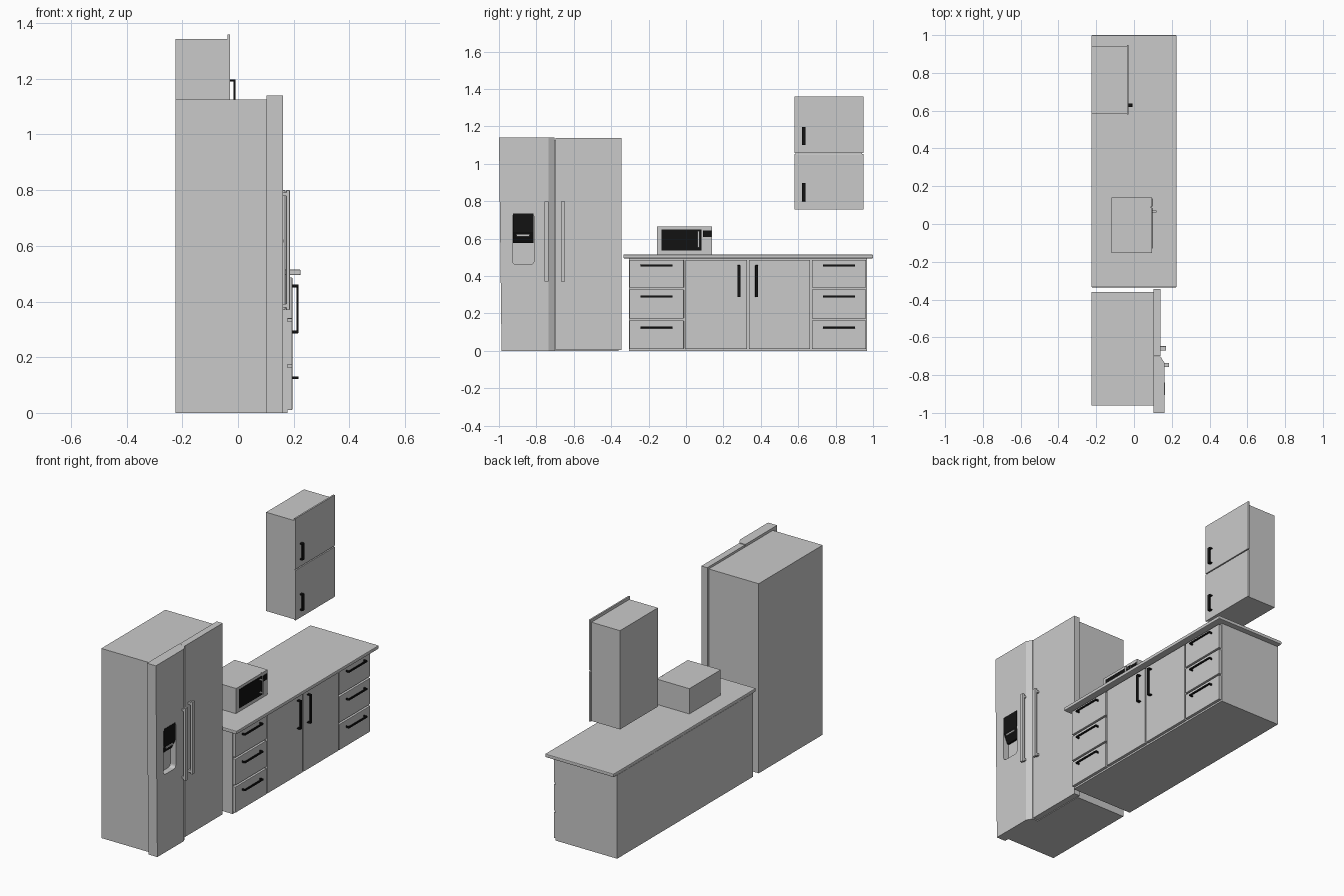
import bpy, bmesh, math

if "Cube" in bpy.data.objects:
    bpy.data.objects.remove(bpy.data.objects["Cube"])


def material(name, rgb):
    m = bpy.data.materials.new(name)
    m.diffuse_color = (*rgb, 1)
    m.use_nodes = True
    m.node_tree.nodes["Principled BSDF"].inputs["Base Color"].default_value = m.diffuse_color
    return m


GREY = material("grey", (0.59, 0.59, 0.59))
BLACK = material("black", (0.006, 0.006, 0.006))


def finish(name, bm, mat, bevel=0):
    bmesh.ops.recalc_face_normals(bm, faces=bm.faces)
    me = bpy.data.meshes.new(name)
    bm.to_mesh(me)
    bm.free()
    me.materials.append(mat)
    ob = bpy.data.objects.new(name, me)
    bpy.context.collection.objects.link(ob)
    if bevel:
        mod = ob.modifiers.new("edge", "BEVEL")
        mod.width, mod.segments = bevel, 2
    return ob


def add_box(bm, x, y, z):
    vs = bmesh.ops.create_cube(bm, size=1)["verts"]
    for v in vs:
        for i, (lo, hi) in enumerate((x, y, z)):
            v.co[i] = lo if v.co[i] < 0 else hi
    return vs


def box(name, x, y, z, mat=GREY, bevel=0):
    bm = bmesh.new()
    add_box(bm, x, y, z)
    return finish(name, bm, mat, bevel)


def prism(name, pts, axis, lo, hi, mat=GREY):
    """Extrude a 2D profile along an axis (0, 1 or 2)."""
    bm = bmesh.new()

    def vert(p, d):
        co = list(p)
        co.insert(axis, d)
        return bm.verts.new(co)
    face = bm.faces.new([vert(p, lo) for p in pts])
    ext = bmesh.ops.extrude_face_region(bm, geom=[face])["geom"]
    for v in ext:
        if isinstance(v, bmesh.types.BMVert):
            v.co[axis] = hi
    return finish(name, bm, mat)


def handle(name, x, y, z, mat=BLACK, t=0.007, inset=0.0):
    """Bar in front of two posts, along the longer of y and z."""
    bm = bmesh.new()
    add_box(bm, (x[1] - t, x[1]), y, z)
    upright = z[1] - z[0] > y[1] - y[0]
    lo, hi = z if upright else y
    for a in (lo + inset, hi - inset - t):
        post = (a, a + t)
        add_box(bm, (x[0], x[1] - t / 2), y if upright else post, post if upright else z)
    return finish(name, bm, mat, 0.0012)


# Fridge body
box("fridge_body", (-0.225, 0.105), (-0.96, -0.36), (0, 1.125))
# Right fridge door
box("fridge_right_door", (0.102, 0.141), (-0.698, -0.345), (0.004, 1.138))
# Left fridge door, thicker, with a chamfered inner edge and narrowing at its foot
left = prism("fridge_left_door",
             [(0.102, -1.0), (0.161, -1.0), (0.161, -0.735), (0.141, -0.702), (0.102, -0.702)],
             2, 0.0, 1.14)
for v in left.data.vertices:
    if v.co.z < 0.1 and v.co.y < -0.9:
        v.co.y += 0.014
# Dispenser recess with rounded corners
pts, r = [], 0.018
for cy, cz, a0 in ((-0.831, 0.717, 0), (-0.910, 0.717, 90), (-0.910, 0.481, 180), (-0.831, 0.481, 270)):
    for k in range(5):
        a = math.radians(a0 + k * 22.5)
        pts.append((cy + r * math.cos(a), cz + r * math.sin(a)))
cutter = prism("dispenser_cutter", pts, 0, 0.125, 0.2)
cutter.hide_render = True
cutter.hide_viewport = True
cut = left.modifiers.new("recess", "BOOLEAN")
cut.operation, cut.object, cut.solver = "DIFFERENCE", cutter, "EXACT"
# Dispenser head with a sloping underside
prism("dispenser_panel", [(0.124, 0.735), (0.162, 0.735), (0.162, 0.635), (0.136, 0.577), (0.124, 0.577)],
      1, -0.926, -0.815, BLACK)
box("dispenser_strip", (0.158, 0.1635), (-0.905, -0.838), (0.612, 0.622))
# Fridge handles
handle("fridge_left_handle", (0.158, 0.186), (-0.757, -0.735), (0.37, 0.80), GREY, 0.013, 0.008)
handle("fridge_right_handle", (0.138, 0.170), (-0.669, -0.647), (0.37, 0.80), GREY, 0.013, 0.008)

# Lower cabinet and worktop
box("base_cabinet", (-0.225, 0.178), (-0.305, 0.967), (0, 0.496))
box("worktop", (-0.225, 0.225), (-0.335, 1.0), (0.495, 0.515), bevel=0.004)

# Drawer fronts and handles
for side, y0, y1 in (("left", -0.302, -0.012), ("right", 0.674, 0.962)):
    for i, (z0, z1, hz) in enumerate(((0.01, 0.163, 0.126), (0.173, 0.328, 0.291), (0.338, 0.487, 0.456))):
        box(f"{side}_drawer_{i + 1}", (0.17, 0.195), (y0, y1), (z0, z1), bevel=0.002)
        mid = (y0 + y1) / 2
        handle(f"{side}_drawer_handle_{i + 1}", (0.193, 0.217),
               (mid - 0.086, mid + 0.086), (hz - 0.005, hz + 0.005))

# Lower doors and handles
for side, y0, y1, hy in (("left", -0.002, 0.326, 0.283), ("right", 0.336, 0.664, 0.378)):
    box(f"{side}_base_door", (0.17, 0.195), (y0, y1), (0.01, 0.487), bevel=0.002)
    handle(f"{side}_base_door_handle", (0.193, 0.217), (hy - 0.008, hy + 0.008), (0.287, 0.458))

# Wall cabinet with two doors
box("wall_cabinet", (-0.225, -0.037), (0.585, 0.94), (0.757, 1.343))
for part, z0, z1, h0 in (("lower", 0.755, 1.052, 0.80), ("upper", 1.058, 1.36, 1.10)):
    box(f"wall_{part}_door", (-0.038, -0.028), (0.58, 0.948), (z0, z1), bevel=0.001)
    handle(f"wall_{part}_handle", (-0.03, -0.009), (0.619, 0.639), (h0, h0 + 0.098))

# Microwave
box("microwave_body", (-0.12, 0.088), (-0.154, 0.14), (0.515, 0.665))
box("microwave_door", (0.086, 0.096), (-0.154, 0.087), (0.517, 0.665))
box("microwave_controls", (0.086, 0.096), (0.090, 0.14), (0.517, 0.665))
box("microwave_window", (0.09, 0.098), (-0.13, 0.084), (0.537, 0.649), BLACK)
box("microwave_display", (0.09, 0.098), (0.092, 0.135), (0.61, 0.645), BLACK)
handle("microwave_handle", (0.094, 0.119), (0.061, 0.072), (0.552, 0.642), GREY, 0.006, 0.004)
